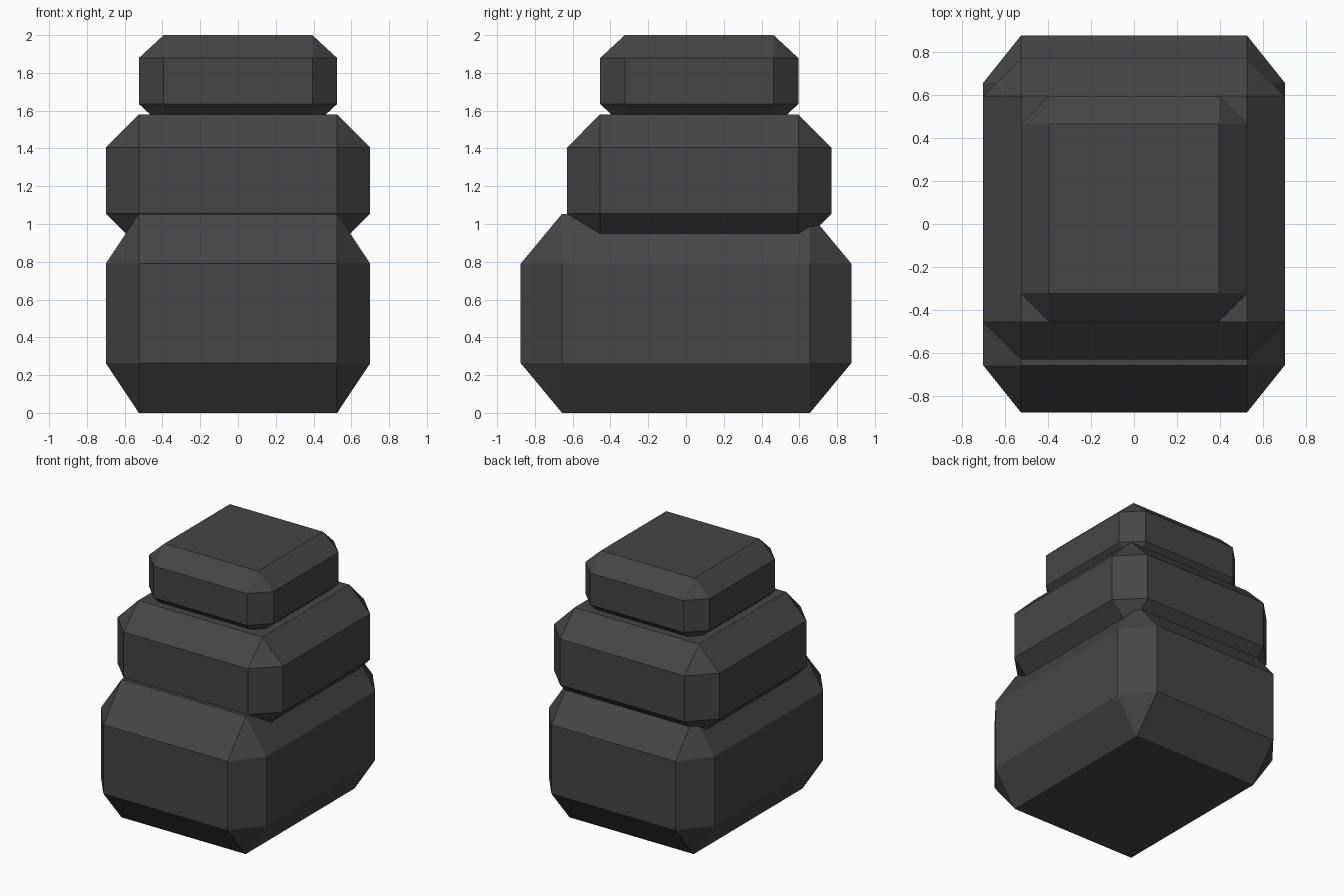
import bpy
import bmesh
from mathutils import Matrix, Vector

if "Cube" in bpy.data.objects:
    bpy.data.objects.remove(bpy.data.objects["Cube"])

# Single dark stone colour
stone = bpy.data.materials.new("dark_grey_stone")
stone.diffuse_color = (0.06, 0.06, 0.06, 1.0)
stone.use_nodes = True
stone.node_tree.nodes["Principled BSDF"].inputs["Base Color"].default_value = stone.diffuse_color


def chamfered_block(name, centre, half):
    """Flat box with every edge chamfered, then stretched to its half sizes."""
    bm = bmesh.new()
    bmesh.ops.create_cube(bm, size=2.0)
    bmesh.ops.scale(bm, vec=(1, 1, 0.5), verts=bm.verts)
    bmesh.ops.bevel(bm, geom=bm.edges[:], offset=0.25, segments=1,
                    affect='EDGES', profile=0.5)
    # the chamfer stretches with the block
    bmesh.ops.scale(bm, vec=(half[0], half[1], half[2] * 2), verts=bm.verts)
    bm.transform(Matrix.Translation(Vector(centre)))
    bmesh.ops.recalc_face_normals(bm, faces=bm.faces)
    mesh = bpy.data.meshes.new(name)
    bm.to_mesh(mesh)
    bm.free()
    mesh.materials.append(stone)
    obj = bpy.data.objects.new(name, mesh)
    bpy.context.collection.objects.link(obj)
    return obj


# Three stacked stones, the upper two set slightly back and sunk into the one below
chamfered_block("bottom_stone", (0, 0, 0.527), (0.70, 0.875, 0.527))
chamfered_block("middle_stone", (0, 0.07, 1.23), (0.70, 0.70, 0.35))
chamfered_block("top_stone", (0, 0.07, 1.757), (0.525, 0.525, 0.243))
